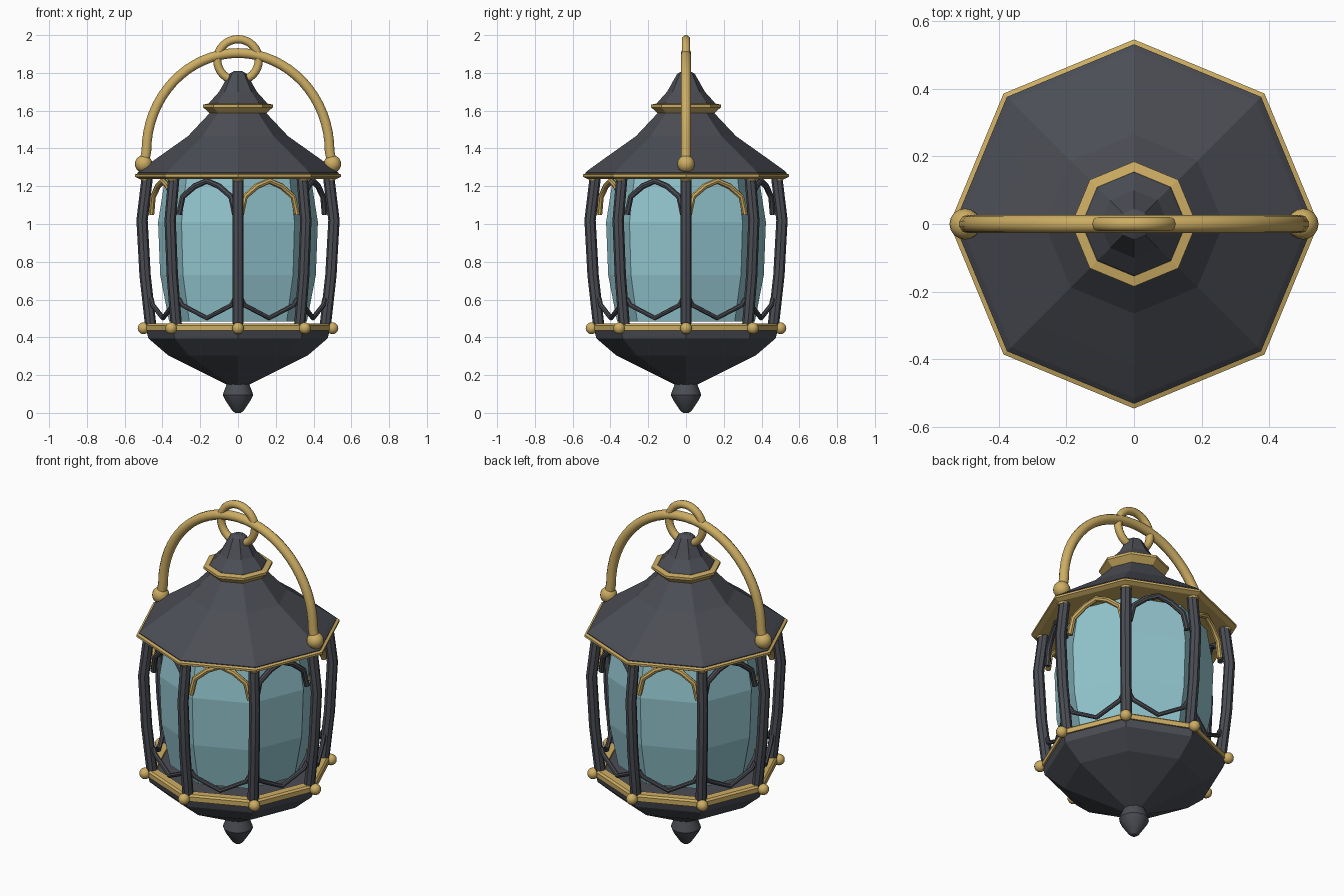
import bpy, bmesh, math
from math import radians, sin, cos, pi
from mathutils import Vector, Matrix

cube = bpy.data.objects.get("Cube")
if cube:
    bpy.data.objects.remove(cube, do_unlink=True)

SIDES = 8


def material(name, color):
    mat = bpy.data.materials.new(name)
    mat.use_nodes = True
    rgba = (*color, 1)
    mat.diffuse_color = rgba
    mat.node_tree.nodes["Principled BSDF"].inputs["Base Color"].default_value = rgba
    return mat


IRON = material("dark iron", (0.07, 0.075, 0.09))
BRASS = material("warm brass", (0.61, 0.42, 0.125))
GLASS = material("pale blue glass", (0.29, 0.56, 0.62))


def add_object(name, mesh, mat, smooth_angle=None):
    obj = bpy.data.objects.new(name, mesh)
    bpy.context.collection.objects.link(obj)
    mesh.materials.clear()
    mesh.materials.append(mat)
    for poly in mesh.polygons:
        poly.material_index = 0
        poly.use_smooth = smooth_angle is not None
    if smooth_angle is not None:
        mesh.set_sharp_from_angle(angle=radians(smooth_angle))
    return obj


def finish(name, bm, mat, smooth_angle=None):
    bmesh.ops.recalc_face_normals(bm, faces=bm.faces)
    mesh = bpy.data.meshes.new(name)
    bm.to_mesh(mesh)
    bm.free()
    return add_object(name, mesh, mat, smooth_angle)


def lathe(name, profile, mat, sides=SIDES, ring=False, smooth_angle=None):
    """Turn (radius, height) points about z; ring joins the last point to the first."""
    bm = bmesh.new()
    loops = [[bm.verts.new((r * cos(2 * pi * i / sides), r * sin(2 * pi * i / sides), z))
              for i in range(sides)] for r, z in profile]
    pairs = list(zip(loops, loops[1:]))
    if ring:
        pairs.append((loops[-1], loops[0]))
    else:
        bm.faces.new(loops[0])
        bm.faces.new(loops[-1])
    for low, high in pairs:
        for i in range(sides):
            j = (i + 1) % sides
            bm.faces.new((low[i], low[j], high[j], high[i]))
    return finish(name, bm, mat, smooth_angle)


def tubes(name, paths, radius, mat, resolution=2):
    """Round bars along each path of points."""
    curve = bpy.data.curves.new(name, "CURVE")
    curve.dimensions = "3D"
    curve.bevel_depth = radius
    curve.bevel_resolution = resolution
    curve.use_fill_caps = True
    for path in paths:
        spline = curve.splines.new("POLY")
        spline.points.add(len(path) - 1)
        for point, co in zip(spline.points, path):
            point.co = (*co, 1)
    temp = bpy.data.objects.new(name + " path", curve)
    bpy.context.collection.objects.link(temp)
    mesh = bpy.data.meshes.new_from_object(temp)
    bpy.data.objects.remove(temp, do_unlink=True)
    return add_object(name, mesh, mat, 40)


def balls(name, centers, radius, mat):
    bm = bmesh.new()
    for center in centers:
        bmesh.ops.create_uvsphere(bm, u_segments=16, v_segments=10, radius=radius,
                                  matrix=Matrix.Translation(center))
    return finish(name, bm, mat, 40)


def around(radius, z):
    """One point at each of the eight corners."""
    return [Vector((radius * cos(i * pi / 4), radius * sin(i * pi / 4), z))
            for i in range(SIDES)]


def panel_path(index, half, distance=0.43):
    """Mirror (offset, height) points across the middle of one side panel."""
    angle = radians(22.5 + 45 * index)
    out = Vector((cos(angle), sin(angle), 0))
    side = Vector((-sin(angle), cos(angle), 0))
    full = half + [(-u, z) for u, z in reversed(half[:-1])]
    return [out * distance + side * u + Vector((0, 0, z)) for u, z in full]


# Base bowl, hanging finial and rim
lathe("base_bowl", [(0.06, 0.15), (0.37, 0.305), (0.475, 0.395), (0.485, 0.435), (0.47, 0.46)], IRON)
lathe("bottom_finial", [(0.015, 0.0), (0.03, 0.012), (0.068, 0.068), (0.08, 0.095), (0.076, 0.11),
                        (0.062, 0.145), (0.055, 0.17)], IRON, sides=12, smooth_angle=35)
lathe("base_rim", [(0.44, 0.44), (0.495, 0.435), (0.495, 0.462), (0.485, 0.472), (0.44, 0.472)],
      BRASS, ring=True)
balls("rim_beads", around(0.5, 0.448), 0.031, BRASS)

# Glass body
lathe("glass_body", [(0.365, 0.485), (0.412, 0.73), (0.423, 1.01), (0.385, 1.25)], GLASS)

# Bowed corner posts
post = [(0.462, 0.46), (0.492, 0.73), (0.508, 1.02), (0.48, 1.25)]
tubes("corner_posts", list(zip(*[around(r, z) for r, z in post])), 0.03, IRON)
balls("post_top_beads", around(0.488, 1.247), 0.031, BRASS)

# Panel tracery: alternating arches above, shallow points below
arch = [(0.16, 1.05), (0.138, 1.145), (0.07, 1.2), (0, 1.228)]
tubes("brass_arches", [panel_path(i, arch) for i in range(0, SIDES, 2)], 0.016, BRASS)
tubes("iron_arches", [panel_path(i, arch) for i in range(1, SIDES, 2)], 0.016, IRON)
swag = [(0.16, 0.605), (0.14, 0.57), (0, 0.502)]
tubes("lower_swags", [panel_path(i, swag) for i in range(SIDES)], 0.013, IRON)

# Roof, eave trim, collar and cap
lathe("eave_trim", [(0.52, 1.238), (0.546, 1.25), (0.546, 1.262), (0.53, 1.268)], BRASS)
lathe("roof", [(0.53, 1.262), (0.532, 1.272), (0.515, 1.287), (0.42, 1.355), (0.265, 1.465),
               (0.147, 1.59)], IRON)
lathe("collar", [(0.147, 1.584), (0.185, 1.618), (0.185, 1.632), (0.155, 1.638)], BRASS)
lathe("roof_cap", [(0.158, 1.632), (0.15, 1.645), (0.1, 1.7), (0.058, 1.775), (0.045, 1.797),
                   (0.02, 1.81)], IRON)

# Carrying handle, its pivots and the hanging ring
bow = [(0.485 * cos(pi * i / 32), 0, 1.385 + 0.52 * sin(pi * i / 32)) for i in range(33)]
handle = [(0.5, 0, 1.31)] + bow + [(-0.5, 0, 1.31)]
tubes("carrying_handle", [handle], 0.027, BRASS, resolution=3)
balls("handle_pivots", [Vector((s * 0.5, 0, 1.318)) for s in (1, -1)], 0.046, BRASS)
bpy.ops.mesh.primitive_torus_add(major_radius=0.11, minor_radius=0.022, major_segments=32,
                                 minor_segments=10, location=(0, 0, 1.868),
                                 rotation=(pi / 2, 0, 0))
ring = bpy.context.object
ring.name = "hanging_ring"
ring.data.materials.append(BRASS)
bpy.ops.object.shade_smooth()
